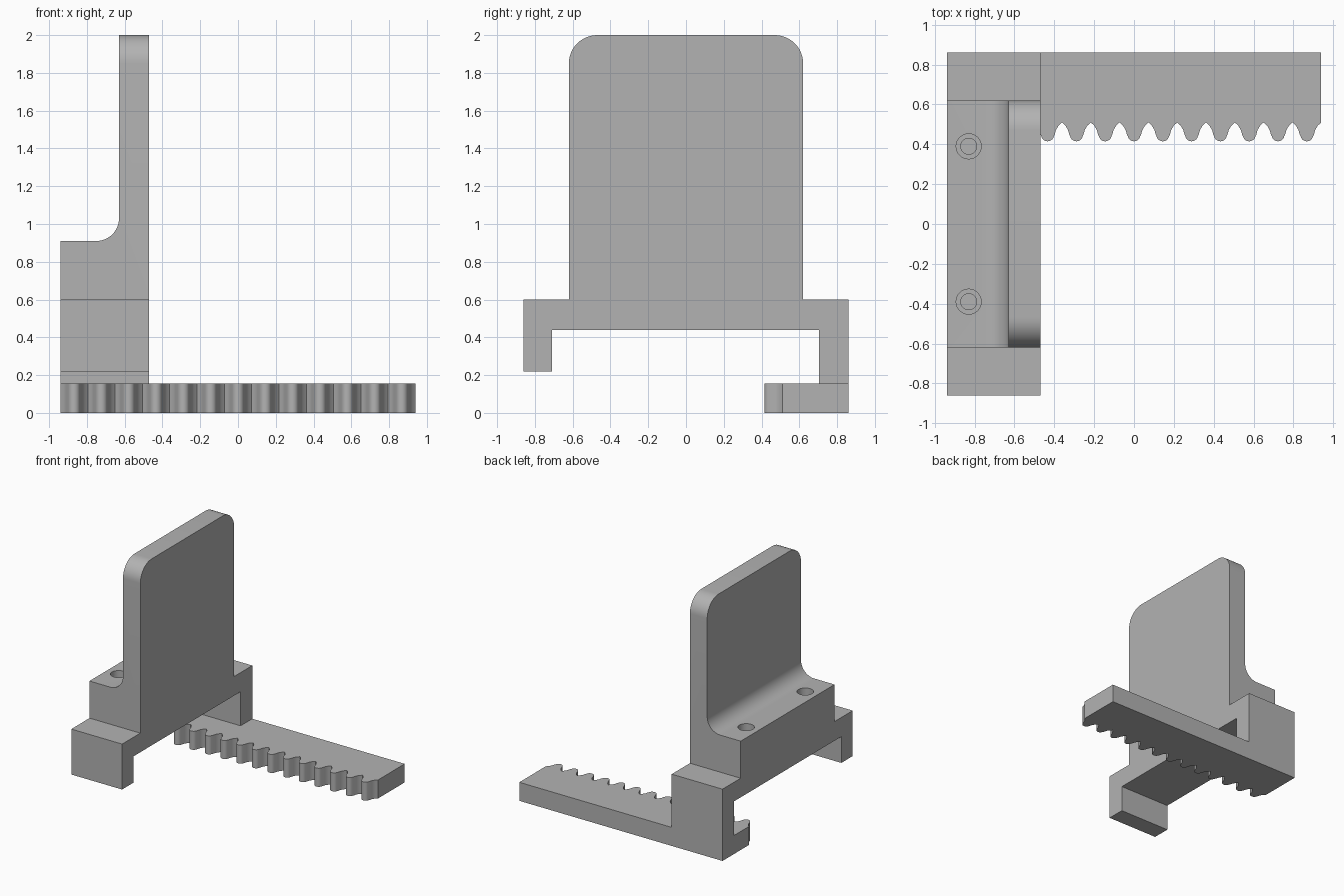
import bpy, bmesh, math
from mathutils import Vector

cube = bpy.data.objects.get("Cube")
if cube:
    bpy.data.objects.remove(cube, do_unlink=True)

grey = bpy.data.materials.new("plain grey")
grey.use_nodes = True
GREY = (0.45, 0.45, 0.45, 1)
grey.diffuse_color = GREY
grey.node_tree.nodes["Principled BSDF"].inputs["Base Color"].default_value = GREY


def arc(cx, cy, r, start, end, steps):
    """Points along an arc, angles in degrees."""
    angles = [math.radians(start + (end - start) * i / steps) for i in range(steps + 1)]
    return [(cx + r * math.cos(a), cy + r * math.sin(a)) for a in angles]


def extrude(name, points, place, direction):
    """Closed prism: place maps each 2D point to 3D, direction is the sweep."""
    bm = bmesh.new()
    face = bm.faces.new([bm.verts.new(place(u, v)) for u, v in points])
    swept = bmesh.ops.extrude_face_region(bm, geom=[face])["geom"]
    bmesh.ops.translate(bm, vec=Vector(direction),
                        verts=[g for g in swept if isinstance(g, bmesh.types.BMVert)])
    bmesh.ops.recalc_face_normals(bm, faces=bm.faces)
    mesh = bpy.data.meshes.new(name)
    bm.to_mesh(mesh)
    bm.free()
    mesh.materials.append(grey)
    obj = bpy.data.objects.new(name, mesh)
    bpy.context.collection.objects.link(obj)
    return obj


def combine(target, tool, operation):
    """Apply a boolean and discard the tool."""
    mod = target.modifiers.new(operation, "BOOLEAN")
    mod.operation, mod.object, mod.solver = operation, tool, "EXACT"
    bpy.ops.object.select_all(action="DESELECT")
    bpy.context.view_layer.objects.active = target
    target.select_set(True)
    bpy.ops.object.modifier_apply(modifier=mod.name)
    bpy.data.objects.remove(tool, do_unlink=True)


LEFT, PLATE, RIGHT = -0.94, -0.63, -0.47    # bracket extents along x
BACK, HALF, TOP = 0.86, 0.62, 2.0           # base and plate extents
CORNER, FILLET, SHELF = 0.15, 0.12, 0.91
RACK_TOP = 0.155

# Bracket silhouette: legs, base bar and round-cornered plate
side = [(-BACK, 0.22), (-0.71, 0.22), (-0.71, 0.44), (0.705, 0.44),
        (0.705, 0.08), (BACK, 0.08), (BACK, 0.6), (HALF, 0.6)]
side += arc(HALF - CORNER, TOP - CORNER, CORNER, 0, 90, 12)
side += arc(-HALF + CORNER, TOP - CORNER, CORNER, 90, 180, 12)
side += [(-HALF, 0.6), (-BACK, 0.6)]
bracket = extrude("rack_bracket", side, lambda y, z: (LEFT, y, z), (RIGHT - LEFT, 0, 0))

# Clear the space above the shelf, leaving a fillet at the plate
clear = [(-1.1, SHELF)] + arc(PLATE - FILLET, SHELF + FILLET, FILLET, -90, 0, 12)
clear += [(PLATE, 2.2), (-1.1, 2.2)]
combine(bracket, extrude("shelf_cutter", clear, lambda x, z: (x, -1, z), (0, 2, 0)), "DIFFERENCE")

# Stepped screw holes in the shelf
for y in (-0.39, 0.39):
    for radius, bottom in ((0.063, 0.72), (0.04, 0.56)):
        ring = arc(-0.83, y, radius, 0, 360, 32)[:-1]
        hole = extrude("hole_cutter", ring, lambda u, v: (u, v, bottom), (0, 0, 1 - bottom))
        combine(bracket, hole, "DIFFERENCE")

# Toothed rack: pointed valleys and round tooth tips
TEETH = 13
pitch = -2 * LEFT / TEETH
flank = [(0.055, 0.494), (0.042, 0.472), (0.035, 0.447)]
rack = [(LEFT, BACK), (LEFT, 0.51)]
for i in range(TEETH):
    cx = LEFT + (i + 0.5) * pitch
    rack += [(cx - dx, y) for dx, y in flank]
    rack += arc(cx, 0.447, 0.032, 190, 350, 10)
    rack += [(cx + dx, y) for dx, y in reversed(flank)]
    rack.append((cx + pitch / 2, 0.51))
rack.append((-LEFT, BACK))
bar = extrude("toothed_rack", rack, lambda x, y: (x, y, 0), (0, 0, RACK_TOP))
combine(bracket, bar, "UNION")

# Smooth curved surfaces, keep crisp edges
bpy.ops.object.select_all(action="DESELECT")
bpy.context.view_layer.objects.active = bracket
bracket.select_set(True)
bpy.ops.object.shade_smooth_by_angle(angle=math.radians(30))
